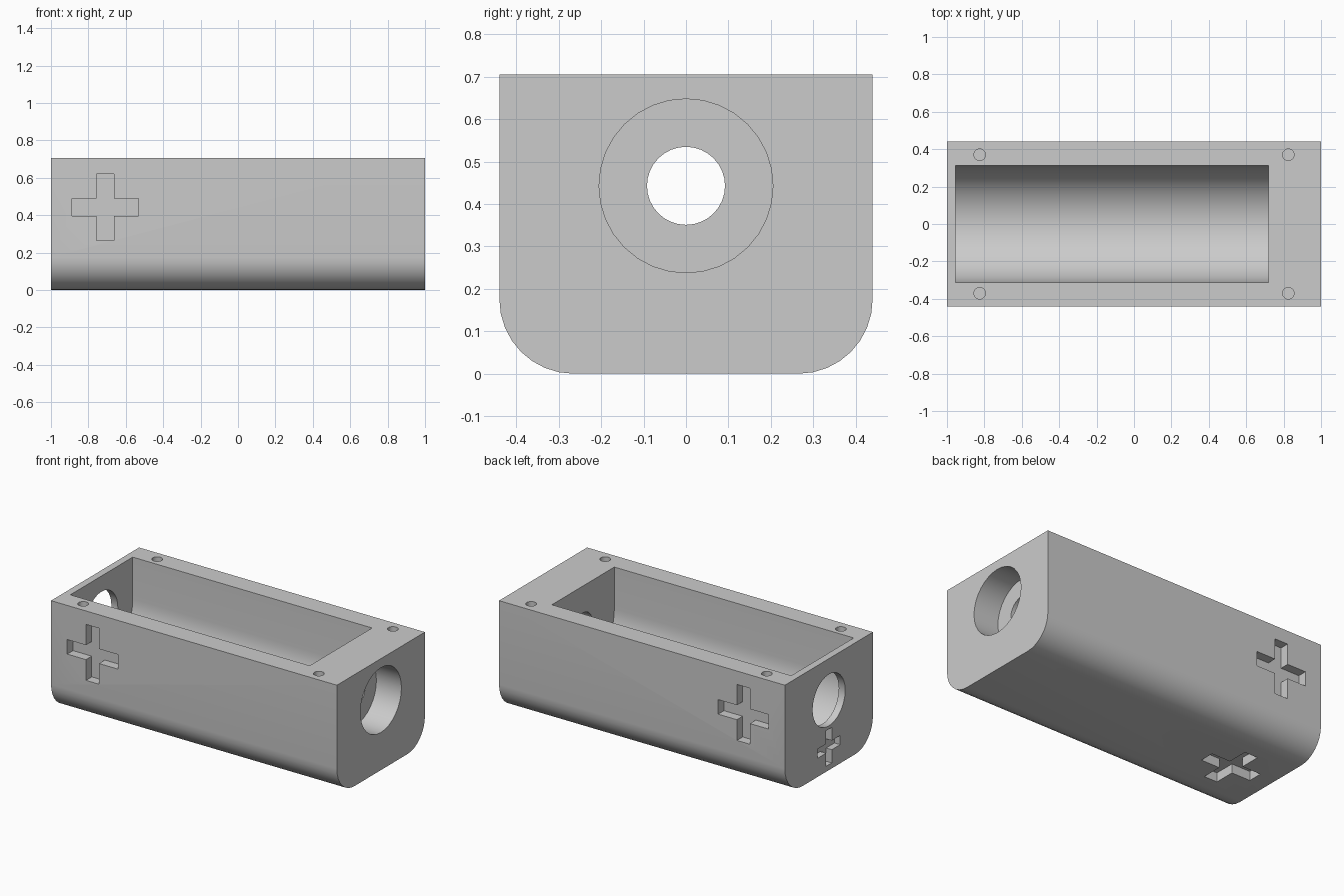
import bpy, bmesh, math
from mathutils import Matrix

cube = bpy.data.objects.get("Cube")
if cube:
    bpy.data.objects.remove(cube, do_unlink=True)

HALF_W, HEIGHT, CORNER = 0.44, 0.705, 0.175
AXIS_Z = 0.443            # height of the bore axis
CAV_R = 0.312             # cavity radius
CROSS_X = -0.71

grey = bpy.data.materials.new("plain grey")
grey.use_nodes = True
grey.diffuse_color = (0.6, 0.6, 0.6, 1)
grey.node_tree.nodes["Principled BSDF"].inputs["Base Color"].default_value = (0.6, 0.6, 0.6, 1)


def make_object(name, bm):
    bmesh.ops.recalc_face_normals(bm, faces=bm.faces)
    mesh = bpy.data.meshes.new(name)
    bm.to_mesh(mesh)
    bm.free()
    mesh.materials.append(grey)
    obj = bpy.data.objects.new(name, mesh)
    bpy.context.collection.objects.link(obj)
    return obj


def arc(cy, cz, r, start, end, steps):
    angles = [math.radians(start + (end - start) * i / steps) for i in range(steps + 1)]
    return [(cy + r * math.cos(a), cz + r * math.sin(a)) for a in angles]


def extrude_x(name, profile, x0, x1):
    """Extrude a (y, z) profile from x0 to x1."""
    bm = bmesh.new()
    face = bm.faces.new([bm.verts.new((x0, y, z)) for y, z in profile])
    new = bmesh.ops.extrude_face_region(bm, geom=[face])["geom"]
    verts = [v for v in new if isinstance(v, bmesh.types.BMVert)]
    bmesh.ops.translate(bm, verts=verts, vec=(x1 - x0, 0, 0))
    return make_object(name, bm)


def circle(r):
    return arc(0, AXIS_Z, r, 0, 360, 32)[:-1]


def cross(name, length, width, depth, matrix):
    """Plus-shaped cutter in its own yz plane, centred on the surface."""
    a, b = length / 2, width / 2
    profile = [(b, a), (-b, a), (-b, b), (-a, b), (-a, -b), (-b, -b),
               (-b, -a), (b, -a), (b, -b), (a, -b), (a, b), (b, b)]
    obj = extrude_x(name, profile, -depth, depth)
    obj.data.transform(matrix)
    return obj


# Main block with rounded lower edges
outline = [(-HALF_W, HEIGHT)]
outline += arc(CORNER - HALF_W, CORNER, CORNER, 180, 270, 8)
outline += arc(HALF_W - CORNER, CORNER, CORNER, 270, 360, 8)
outline += [(HALF_W, HEIGHT)]
body = extrude_x("housing", outline, -1, 1)

cutters = []

# Open trough with a half-round floor
trough = [(-CAV_R, 1)] + arc(0, AXIS_Z, CAV_R, 180, 360, 32) + [(CAV_R, 1)]
cutters.append(extrude_x("trough_cutter", trough, -0.955, 0.72))

# End bores: wide opening, stepped counterbore and shaft hole
cutters.append(extrude_x("wide_bore_cutter", circle(0.163), -1.1, -0.9))
cutters.append(extrude_x("shaft_hole_cutter", circle(0.092), 0.6, 0.9))
cutters.append(extrude_x("counterbore_cutter", circle(0.205), 0.825, 1.1))

# Cross recesses on both sides, the underside and the end
turn_z = Matrix.Rotation(math.pi / 2, 4, "Z")
turn_y = Matrix.Rotation(math.pi / 2, 4, "Y")
for name, y in (("front", -HALF_W), ("back", HALF_W)):
    place = Matrix.Translation((CROSS_X, y, AXIS_Z)) @ turn_z
    cutters.append(cross(name + "_cross_cutter", 0.354, 0.092, 0.058, place))
cutters.append(cross("bottom_cross_cutter", 0.354, 0.092, 0.058,
                     Matrix.Translation((CROSS_X, 0, 0)) @ turn_y))
cutters.append(cross("end_cross_cutter", 0.225, 0.058, 0.04,
                     Matrix.Translation((-1, 0, 0.147))))

# Blind screw holes in the rim
for x in (-0.825, 0.825):
    for y in (-0.37, 0.37):
        bm = bmesh.new()
        bmesh.ops.create_cone(bm, cap_ends=True, segments=20, radius1=0.031, radius2=0.031,
                              depth=0.36, matrix=Matrix.Translation((x, y, HEIGHT)))
        cutters.append(make_object("screw_hole_cutter", bm))

# Cut everything, then drop the cutters
bpy.ops.object.select_all(action="DESELECT")
body.select_set(True)
bpy.context.view_layer.objects.active = body
for cutter in cutters:
    cutter.hide_render = True
    mod = body.modifiers.new(cutter.name, "BOOLEAN")
    mod.operation, mod.solver, mod.object = "DIFFERENCE", "EXACT", cutter
    bpy.ops.object.modifier_apply(modifier=mod.name)
    bpy.data.objects.remove(cutter, do_unlink=True)

bpy.ops.object.shade_smooth_by_angle(angle=math.radians(30))
